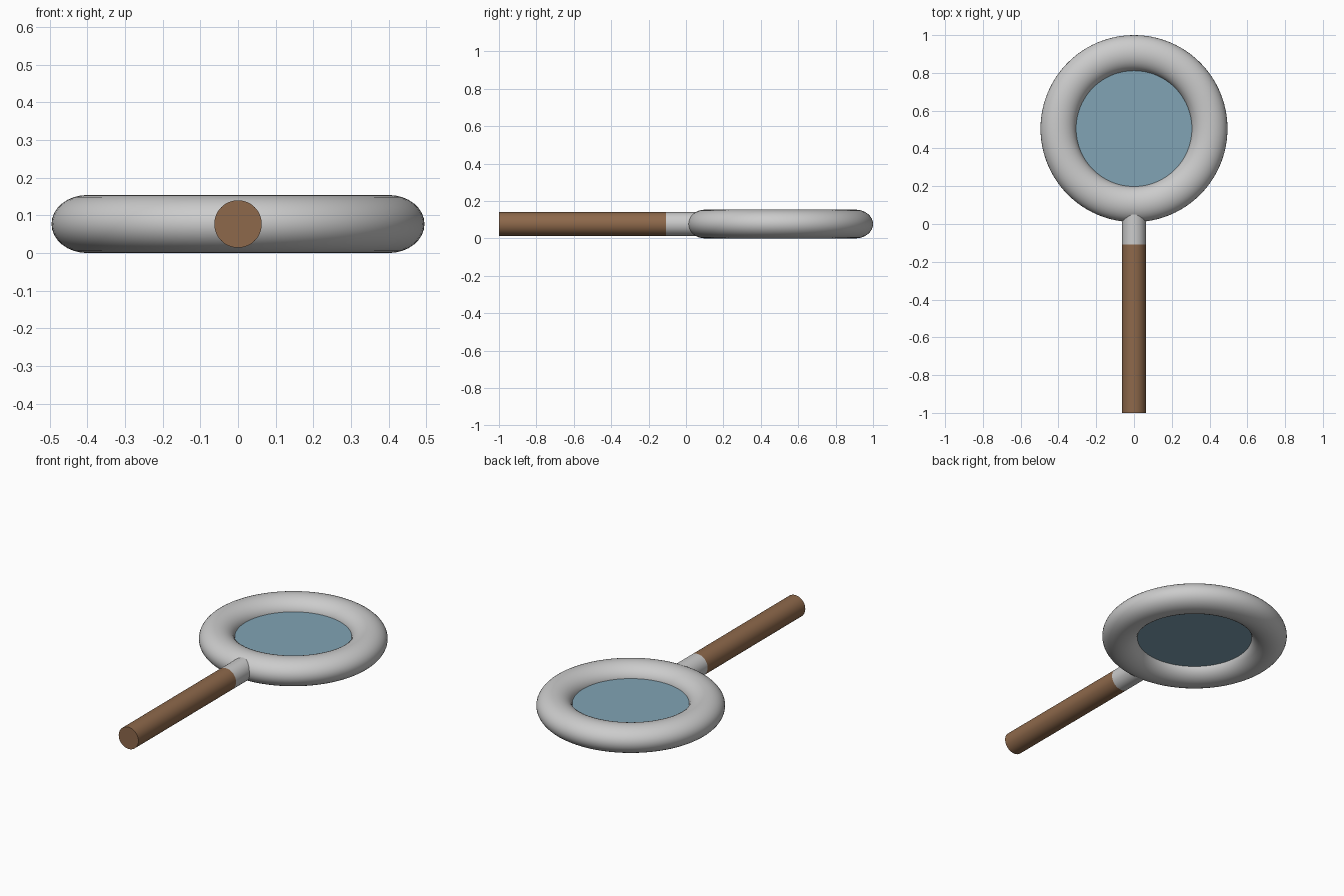
import bpy, math

if "Cube" in bpy.data.objects:
    bpy.data.objects.remove(bpy.data.objects["Cube"])

MID = 0.077       # height of the centre plane
CENTRE_Y = 0.505  # centre of the ring


def material(name, colour):
    mat = bpy.data.materials.new(name)
    mat.diffuse_color = colour
    mat.use_nodes = True
    mat.node_tree.nodes["Principled BSDF"].inputs["Base Color"].default_value = mat.diffuse_color
    return mat


def finish(name, mat=None):
    obj = bpy.context.object
    obj.name = name
    if mat:
        obj.data.materials.append(mat)
    bpy.ops.object.transform_apply(location=False, rotation=True, scale=True)
    bpy.ops.object.shade_smooth_by_angle(angle=math.radians(40))
    return obj


def rod(name, y0, y1, radius, mat=None):
    bpy.ops.mesh.primitive_cylinder_add(
        vertices=48, radius=radius, depth=y1 - y0,
        location=(0, (y0 + y1) / 2, MID), rotation=(math.radians(90), 0, 0))
    return finish(name, mat)


wood = material("wood", (0.27, 0.14, 0.07, 1))
glass = material("glass", (0.22, 0.37, 0.46, 1))

# Frame: torus with a slightly flattened tube
bpy.ops.mesh.primitive_torus_add(
    major_radius=0.4, minor_radius=0.095, major_segments=96, minor_segments=32,
    location=(0, CENTRE_Y, MID))
bpy.context.object.scale.z = MID / 0.095
finish("frame_ring")

# Lens: thin disc seated in the frame
bpy.ops.mesh.primitive_cylinder_add(
    vertices=96, radius=0.315, depth=0.024, location=(0, CENTRE_Y, MID))
finish("lens", glass)

# Neck running into the frame, and the wooden handle
rod("neck", -0.108, 0.09, 0.063)
rod("handle", -1.0, -0.108, 0.063, wood)
